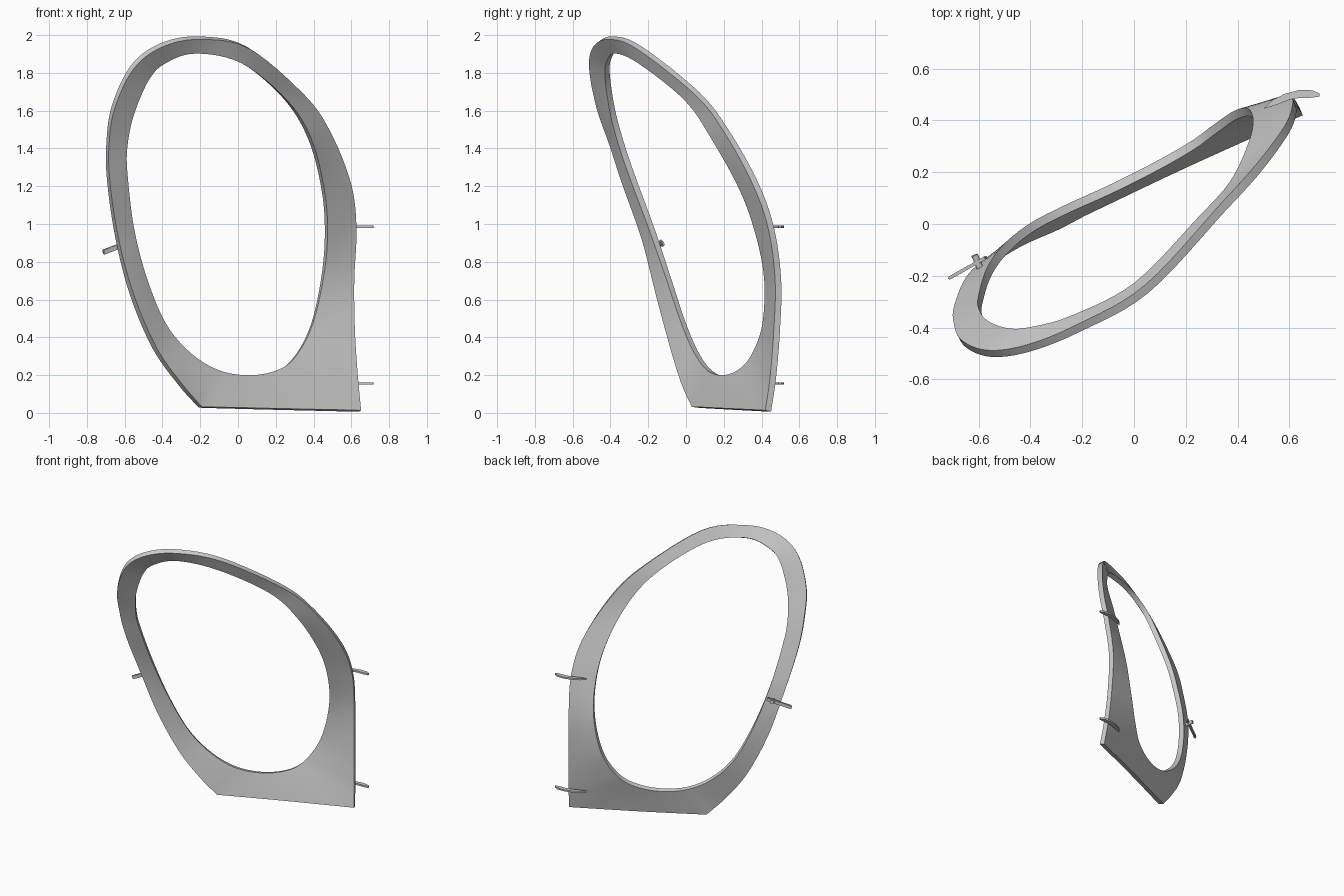
import bpy, bmesh
from mathutils import Vector, Matrix

if "Cube" in bpy.data.objects:
    bpy.data.objects.remove(bpy.data.objects["Cube"])

# Matching rim points (x, y, z), clockwise from the top as seen from the front
OUTER = [(-.21, -.40, 1.985), (.05, -.25, 1.935), (.34, .06, 1.69), (.48, .215, 1.49),
         (.59, .365, 1.22), (.62, .45, .98), (.61, .488, .70), (.615, .48, .42),
         (.63, .46, .18), (.645, .435, .01), (.2, .235, .02), (-.20, .045, .03),
         (-.305, -.01, .15), (-.44, -.07, .34), (-.56, -.145, .62), (-.64, -.22, .92),
         (-.685, -.325, 1.22), (-.69, -.39, 1.42), (-.66, -.46, 1.62),
         (-.56, -.50, 1.83), (-.41, -.48, 1.945)]
INNER = [(-.23, -.365, 1.91), (.01, -.24, 1.857), (.25, .005, 1.66), (.38, .15, 1.45),
         (.45, .30, 1.18), (.467, .385, .94), (.445, .43, .705), (.39, .42, .467),
         (.31, .365, .31), (.22, .30, .23), (.07, .215, .196), (-.10, .13, .22),
         (-.255, .06, .31), (-.39, -.01, .467), (-.49, -.09, .705), (-.557, -.18, .97),
         (-.59, -.28, 1.24), (-.594, -.335, 1.40), (-.56, -.385, 1.58),
         (-.48, -.415, 1.77), (-.39, -.41, 1.86)]
STEPS = 6


def spline(pts, corners=()):
    """Closed Catmull-Rom curve that breaks at the given corner indices."""
    p = [Vector(q) for q in pts]
    n, out = len(p), []
    for i in range(n):
        j = (i + 1) % n
        b, c = p[i], p[j]
        a = b * 2 - c if i in corners else p[i - 1]
        d = c * 2 - b if j in corners else p[(i + 2) % n]
        for k in range(STEPS):
            t = k / STEPS
            out.append(0.5 * (2 * b + (c - a) * t + (2 * a - 5 * b + 4 * c - d) * t ** 2
                              + (3 * b - a - 3 * c + d) * t ** 3))
    return out


def finish(name, bm, angle=0.6):
    bmesh.ops.recalc_face_normals(bm, faces=bm.faces)
    me = bpy.data.meshes.new(name)
    bm.to_mesh(me)
    bm.free()
    ob = bpy.data.objects.new(name, me)
    bpy.context.collection.objects.link(ob)
    bpy.ops.object.select_all(action='DESELECT')
    ob.select_set(True)
    bpy.context.view_layer.objects.active = ob
    bpy.ops.object.shade_smooth_by_angle(angle=angle)
    return ob


# Curved frame: sheet lofted between the two rims, then thickened
outer, inner = spline(OUTER, (9, 11)), spline(INNER)
bm = bmesh.new()
rings = [[bm.verts.new(o.lerp(i, r / 3)) for o, i in zip(outer, inner)] for r in range(4)]
n = len(outer)
for ra, rb in zip(rings, rings[1:]):
    for i in range(n):
        j = (i + 1) % n
        bm.faces.new((ra[i], ra[j], rb[j], rb[i]))
frame = finish("oval_frame", bm)
solid = frame.modifiers.new("thickness", 'SOLIDIFY')
solid.thickness, solid.offset = 0.034, 0
bpy.ops.object.modifier_apply(modifier="thickness")
bpy.ops.object.shade_smooth_by_angle(angle=0.6)

# Two thin curved hinge arms on the right edge
ARM = [(.50, .445), (.53, .476), (.58, .502), (.64, .518), (.69, .516), (.717, .503),
       (.715, .492), (.68, .487), (.64, .487), (.60, .48), (.55, .46)]
for name, z in (("upper_hinge", .985), ("lower_hinge", .155)):
    bm = bmesh.new()
    face = bm.faces.new([bm.verts.new((x, y, z - .006)) for x, y in ARM])
    top = bmesh.ops.extrude_face_region(bm, geom=[face])["geom"]
    bmesh.ops.translate(bm, vec=(0, 0, .012),
                        verts=[v for v in top if isinstance(v, bmesh.types.BMVert)])
    finish(name, bm)


def aligned(a, b):
    """Matrix at the middle of a-b with local z along it."""
    a, b = Vector(a), Vector(b)
    return Matrix.Translation((a + b) / 2) @ (b - a).to_track_quat('Z', 'Y').to_matrix().to_4x4(), (b - a).length


# Latch lever and its pivot on the left edge
m, length = aligned((-.57, -.128, .905), (-.715, -.21, .85))
bm = bmesh.new()
bmesh.ops.create_cube(bm, size=1, matrix=m @ Matrix.Diagonal((.013, .028, length, 1)))
bmesh.ops.bevel(bm, geom=bm.edges[:], offset=.004, segments=2, affect='EDGES')
finish("latch_lever", bm)

m, length = aligned((-.615, -.12, .895), (-.59, -.18, .885))
bm = bmesh.new()
bmesh.ops.create_cone(bm, cap_ends=True, segments=16, radius1=.013, radius2=.013,
                      depth=length, matrix=m)
finish("latch_pivot", bm)
